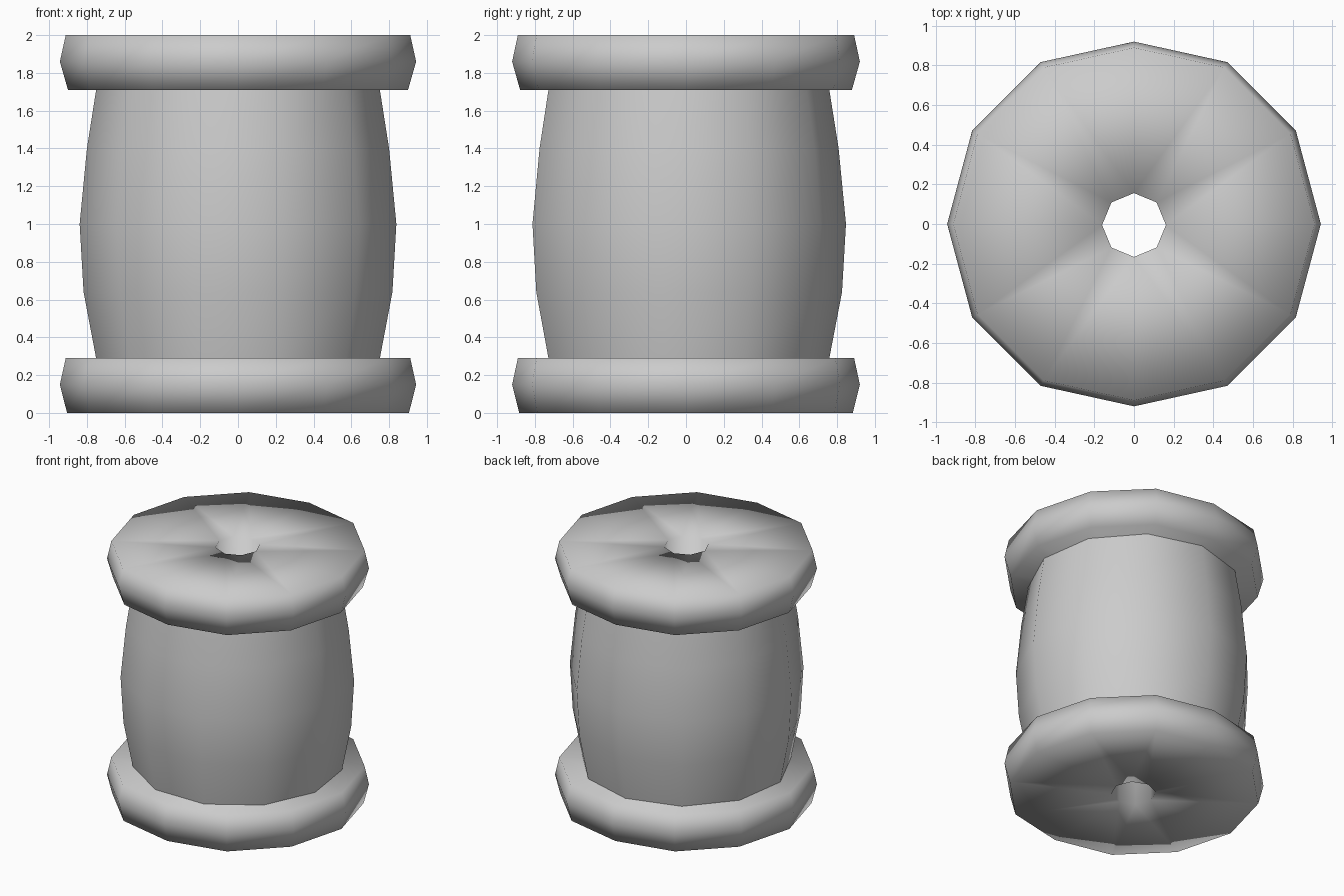
import bpy, bmesh
from math import cos, sin, pi

if "Cube" in bpy.data.objects:
    bpy.data.objects.remove(bpy.data.objects["Cube"])


def ring(bm, n, r, z, phase=0.0, pinch=1.0, dy=0.0):
    """Closed ring of verts; pinch pulls in the verts lying on the y axis."""
    vs = []
    for i in range(n):
        a = phase + 2 * pi * i / n
        k = pinch if abs(cos(a)) < 1e-4 else 1.0
        vs.append(bm.verts.new((r * k * cos(a), r * k * sin(a) + dy, z)))
    return vs


def skin(bm, rings):
    for a, b in zip(rings, rings[1:]):
        n = len(a)
        for i in range(n):
            j = (i + 1) % n
            bm.faces.new((a[i], a[j], b[j], b[i]))


def fill_between(bm, outer, inner):
    """Flat annulus between two rings with different vert counts."""
    edges = [bm.edges.get((v, loop[(i + 1) % len(loop)]))
             for loop in (outer, inner) for i, v in enumerate(loop)]
    bmesh.ops.triangle_fill(bm, use_beauty=True, edges=edges, normal=(0, 0, 1))


def finish(bm, name):
    bmesh.ops.recalc_face_normals(bm, faces=bm.faces)
    for f in bm.faces:
        f.smooth = True
    me = bpy.data.meshes.new(name)
    bm.to_mesh(me)
    bm.free()
    ob = bpy.data.objects.new(name, me)
    bpy.context.collection.objects.link(ob)
    return ob


# Spool: two 12-sided flanges, hidden core and an 8-sided through bore
bm = bmesh.new()
flange = [(0.905, 0.0), (0.943, 0.15), (0.912, 0.29)]
profile = flange + [(0.5, 0.29), (0.5, 1.71)]
profile += [(0.9, 1.71), (0.943, 1.86), (0.912, 2.0)]
outer = [ring(bm, 12, r, z, pinch=0.976) for r, z in profile]
bore = [ring(bm, 8, 0.161, z, dy=-0.005) for z in (0.0, 2.0)]
skin(bm, outer)
skin(bm, bore)
fill_between(bm, outer[0], bore[0])
fill_between(bm, outer[-1], bore[-1])
finish(bm, "spool")

# Wound thread: 11-sided barrel with a vertex at the back
bm = bmesh.new()
barrel = [(0.758, 0.285), (0.826, 0.64), (0.847, 1.0), (0.808, 1.4), (0.758, 1.715)]
skin(bm, [ring(bm, 11, r, z, phase=pi / 2) for r, z in barrel])
finish(bm, "wound_thread")
